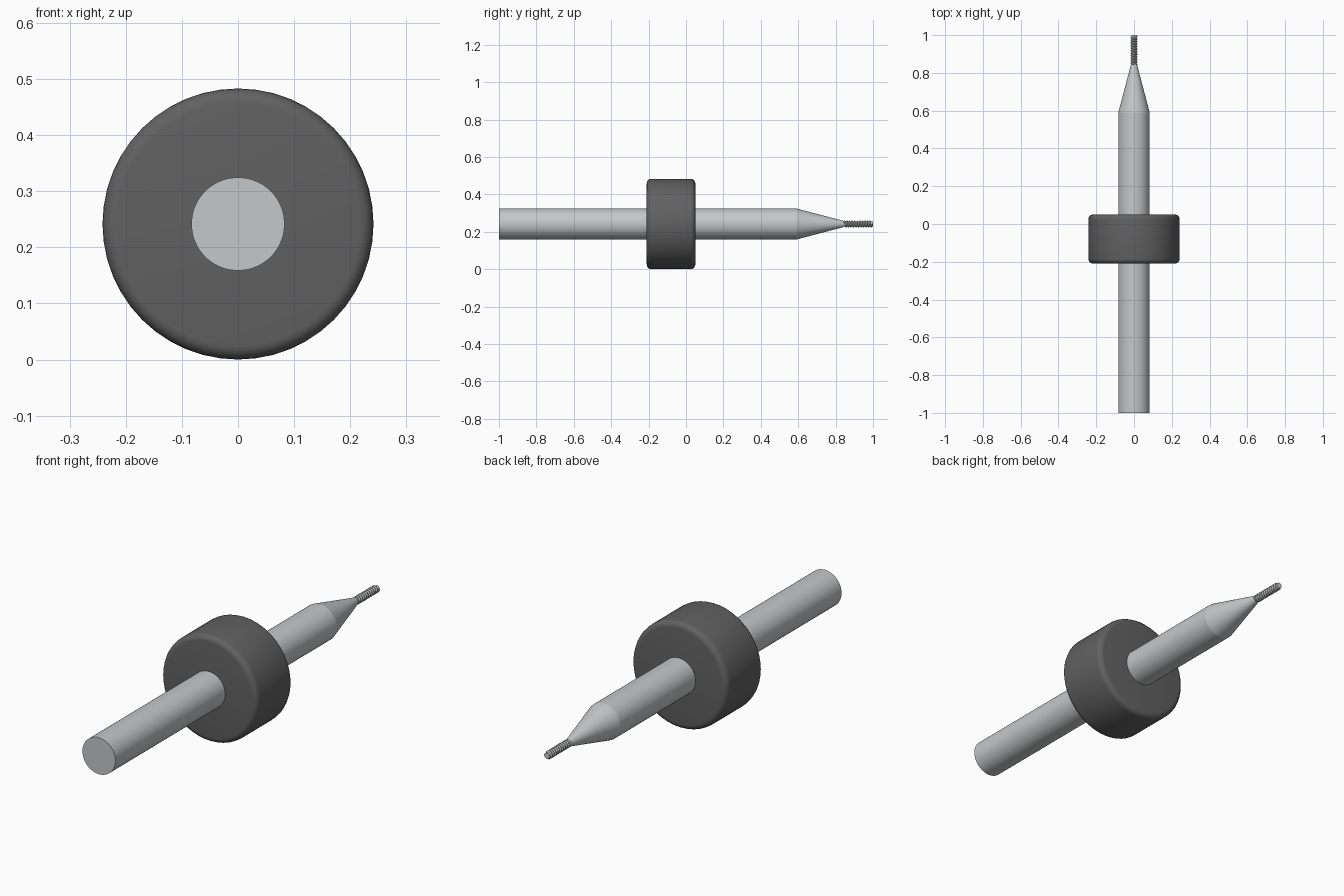
import bpy, bmesh, math
from mathutils import Matrix

AXIS_Z = 0.2415  # height of the common axis

default = bpy.data.objects.get("Cube")
if default:
    bpy.data.objects.remove(default, do_unlink=True)


def material(name, colour, rough):
    m = bpy.data.materials.new(name)
    m.use_nodes = True
    m.diffuse_color = colour
    bsdf = m.node_tree.nodes["Principled BSDF"]
    bsdf.inputs["Base Color"].default_value = colour
    bsdf.inputs["Roughness"].default_value = rough
    return m


steel = material("light steel grey", (0.56, 0.57, 0.58, 1), 0.5)
dark = material("dark grey plastic", (0.12, 0.12, 0.123, 1), 0.6)


def finish(name, bm, mat, angle=30):
    bmesh.ops.recalc_face_normals(bm, faces=bm.faces)
    mesh = bpy.data.meshes.new(name)
    bm.to_mesh(mesh)
    bm.free()
    obj = bpy.data.objects.new(name, mesh)
    bpy.context.collection.objects.link(obj)
    mesh.materials.append(mat)
    bpy.ops.object.select_all(action="DESELECT")
    obj.select_set(True)
    bpy.context.view_layer.objects.active = obj
    bpy.ops.object.shade_smooth_by_angle(angle=math.radians(angle))
    return obj


def turned(name, y0, y1, r0, r1, sides, mat, bevel=0):
    """Cylinder or cone along y, with optional rounded rims."""
    bm = bmesh.new()
    place = (Matrix.Translation((0, (y0 + y1) / 2, AXIS_Z))
             @ Matrix.Rotation(-math.pi / 2, 4, "X"))
    bmesh.ops.create_cone(bm, cap_ends=True, segments=sides, radius1=r0,
                          radius2=r1, depth=y1 - y0, matrix=place)
    if bevel:
        rims = [e for e in bm.edges
                if abs(e.verts[0].co.y - e.verts[1].co.y) < 1e-5]
        bmesh.ops.bevel(bm, geom=rims, offset=bevel, segments=5,
                        profile=0.5, affect="EDGES")
    return finish(name, bm, mat)


# Shaft, collar and tapered neck
turned("shaft", -1, 0.59, 0.083, 0.083, 64, steel)
turned("collar", -0.21, 0.05, 0.2415, 0.2415, 48, dark, bevel=0.025)
turned("tapered_neck", 0.59, 0.845, 0.083, 0.016, 64, steel)
turned("thread_core", 0.84, 1, 0.0135, 0.0135, 24, steel)

# Helical ridge: a triangular section swept along the tip
bm = bmesh.new()
TURNS, STEPS = 11, 24
start, end = 0.838, 1.0
pitch = (end - start) / (TURNS + 1)
previous = None
for i in range(TURNS * STEPS + 1):
    a = 2 * math.pi * i / STEPS
    y = start + pitch * i / STEPS
    row = [bm.verts.new((r * math.cos(a), y + k * pitch, AXIS_Z + r * math.sin(a)))
           for k, r in ((0, 0.013), (0.35, 0.018), (0.65, 0.018), (1, 0.013))]
    if previous:
        for j in range(4):
            n = (j + 1) % 4
            bm.faces.new((previous[j], previous[n], row[n], row[j]))
    else:
        bm.faces.new(row)
    previous = row
bm.faces.new(previous)
finish("thread_ridge", bm, steel)
